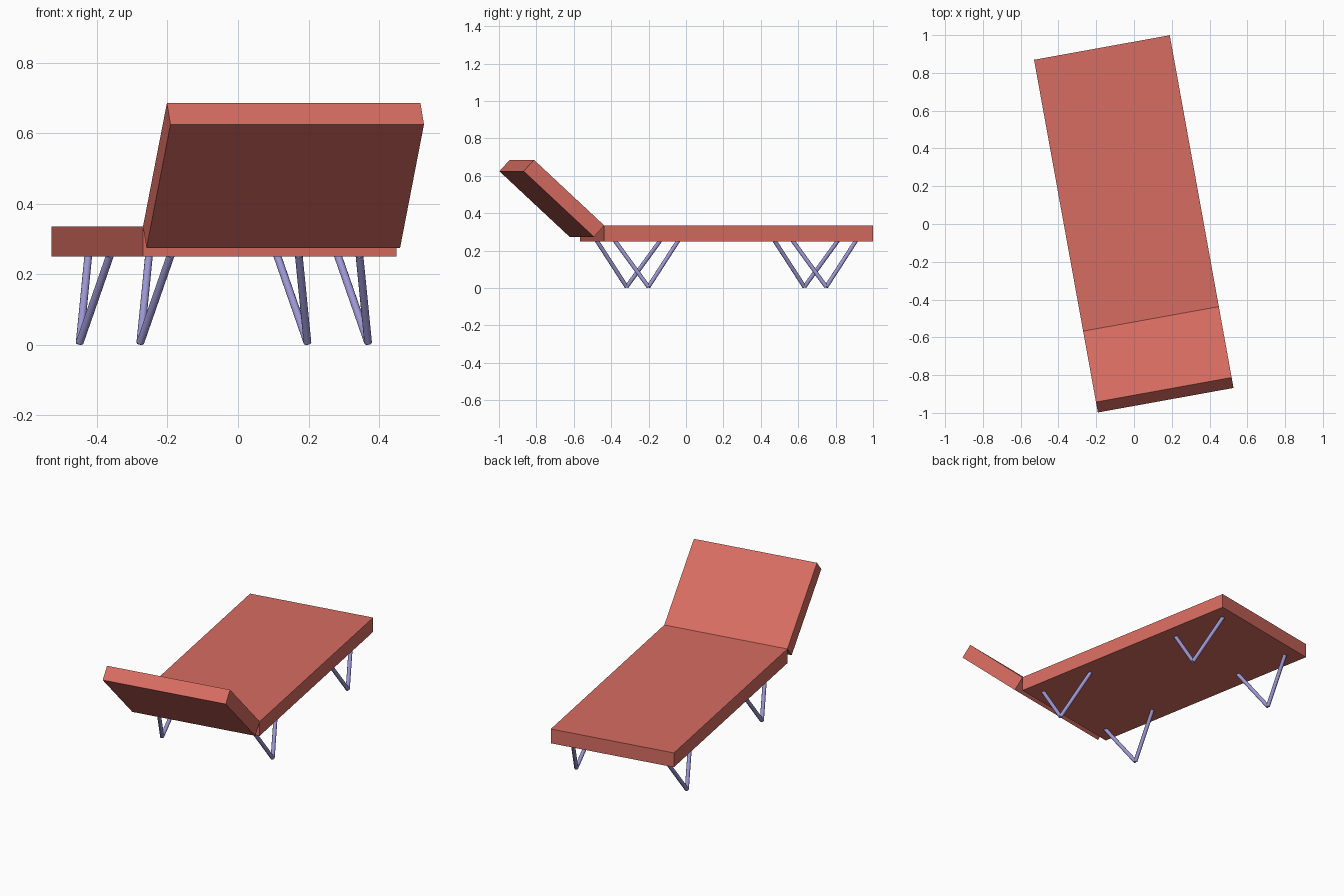
import bpy, bmesh, math
from mathutils import Matrix, Vector

cube = bpy.data.objects.get("Cube")
if cube:
    bpy.data.objects.remove(cube, do_unlink=True)


def material(name, rgb):
    m = bpy.data.materials.new(name)
    m.use_nodes = True
    m.diffuse_color = (*rgb, 1)
    m.node_tree.nodes["Principled BSDF"].inputs["Base Color"].default_value = (*rgb, 1)
    return m


RED = material("coral_red", (0.68, 0.15, 0.12))
METAL = material("lavender_metal", (0.33, 0.31, 0.65))

# The whole lounger is turned slightly about z; parts are laid out in its own axes
PLACE = Matrix.Translation((-0.04, 0.216, 0)) @ Matrix.Rotation(math.radians(10.25), 4, 'Z')

WIDTH, HALF_LEN = 0.73, 0.73
SEAT_Z, TOP_Z = 0.25, 0.335
RECLINE = math.radians(42.6)
BACK_LEN, BACK_THICK = 0.518, 0.083
ROD_R = 0.011


def make_object(name, bm, mat):
    bm.transform(PLACE)
    bmesh.ops.recalc_face_normals(bm, faces=bm.faces)
    me = bpy.data.meshes.new(name)
    bm.to_mesh(me)
    bm.free()
    me.materials.append(mat)
    ob = bpy.data.objects.new(name, me)
    bpy.context.collection.objects.link(ob)
    return ob


def slab(name, profile):
    """Extrude a (y, z) side profile across the full width."""
    bm = bmesh.new()
    face = bm.faces.new([bm.verts.new((-WIDTH / 2, y, z)) for y, z in profile])
    ext = bmesh.ops.extrude_face_region(bm, geom=[face])
    verts = [v for v in ext["geom"] if isinstance(v, bmesh.types.BMVert)]
    bmesh.ops.translate(bm, verts=verts, vec=(WIDTH, 0, 0))
    return make_object(name, bm, RED)


def add_rod(bm, a, b):
    a, b = Vector(a), Vector(b)
    d = b - a
    mat = Matrix.Translation((a + b) / 2) @ d.to_track_quat('Z', 'Y').to_matrix().to_4x4()
    bmesh.ops.create_cone(bm, cap_ends=True, segments=12, radius1=ROD_R,
                          radius2=ROD_R, depth=d.length, matrix=mat)


# Flat mattress
slab("seat", [(-HALF_LEN, SEAT_Z), (HALF_LEN, SEAT_Z), (HALF_LEN, TOP_Z), (-HALF_LEN, TOP_Z)])

# Raised backrest, hinged on the top front edge of the mattress
hinge = Vector((-HALF_LEN, TOP_Z))
along = Vector((-math.cos(RECLINE), math.sin(RECLINE))) * BACK_LEN
under = Vector((-math.sin(RECLINE), -math.cos(RECLINE))) * BACK_THICK
slab("backrest", [hinge, hinge + along, hinge + along + under, hinge + under])

# Four V-shaped hairpin legs, leaning inwards towards the mattress
for side, sx in (("right", -1), ("left", 1)):
    for end, sy in (("front", -1), ("back", 1)):
        bm = bmesh.new()
        foot = (sx * 0.328, sy * 0.483, 0.0065)
        for k in (-1, 1):
            add_rod(bm, foot, (sx * 0.272, sy * 0.483 + k * 0.172, SEAT_Z + 0.003))
        ob = make_object(f"{end}_{side}_leg", bm, METAL)
        bpy.ops.object.select_all(action='DESELECT')
        ob.select_set(True)
        bpy.context.view_layer.objects.active = ob
        bpy.ops.object.shade_smooth_by_angle(angle=math.radians(40))
